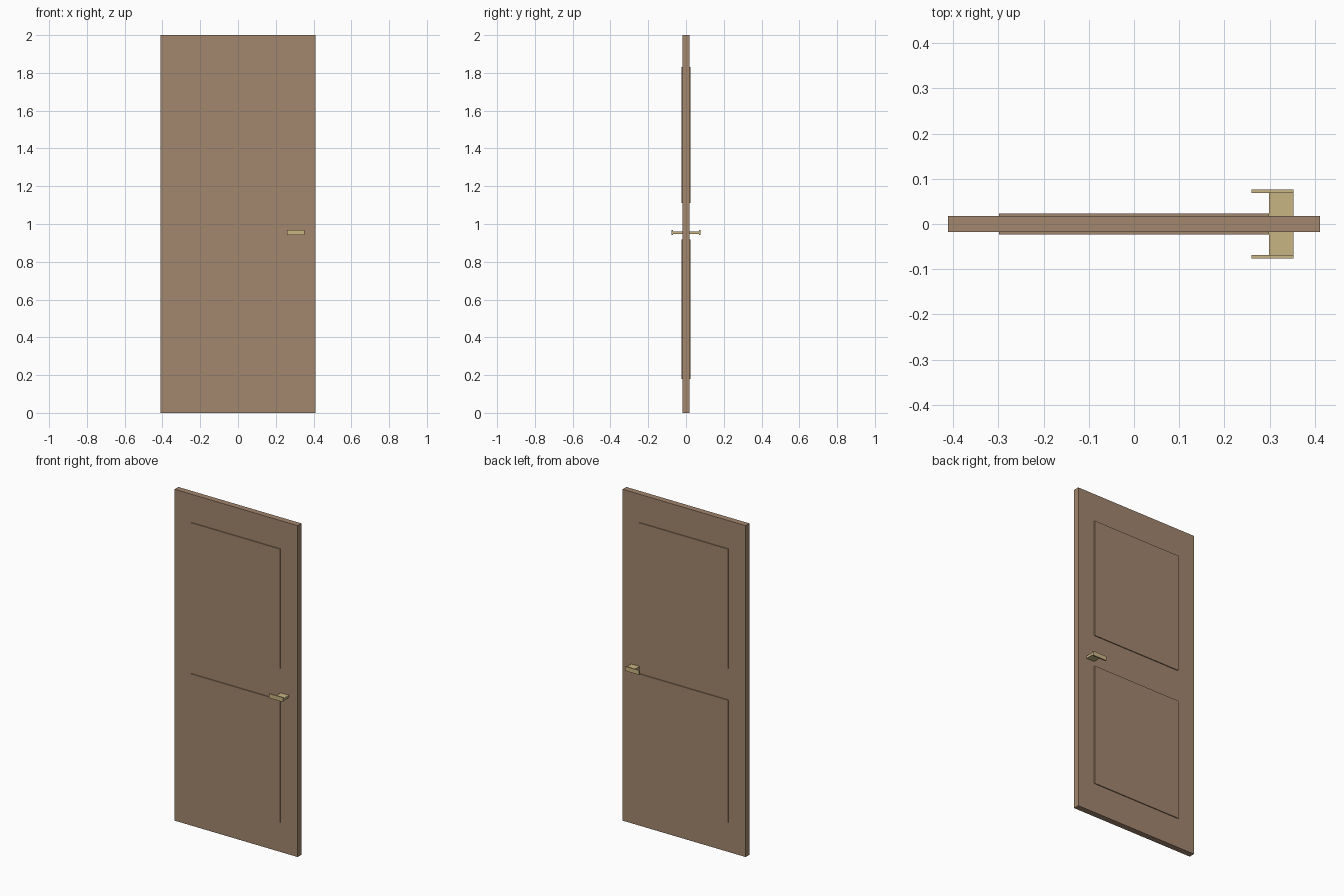
import bpy

if "Cube" in bpy.data.objects:
    bpy.data.objects.remove(bpy.data.objects["Cube"])


def material(name, rgb):
    m = bpy.data.materials.new(name)
    m.use_nodes = True
    m.diffuse_color = (*rgb, 1)
    m.node_tree.nodes["Principled BSDF"].inputs["Base Color"].default_value = (*rgb, 1)
    return m


wood = material("brown wood", (0.36, 0.24, 0.155))
brass = material("pale brass", (0.58, 0.46, 0.23))


def box(name, x, y, z, mat):
    """Box from (min, max) ranges on each axis."""
    ranges = (x, y, z)
    bpy.ops.mesh.primitive_cube_add(size=1, location=[(a + b) / 2 for a, b in ranges])
    ob = bpy.context.object
    ob.name = name
    ob.scale = [abs(b - a) for a, b in ranges]
    bpy.ops.object.transform_apply(location=False, rotation=False, scale=True)
    ob.data.materials.append(mat)
    return ob


# Door slab
FACE = 0.018
box("door_slab", (-0.411, 0.411), (-FACE, FACE), (0, 2), wood)

# Raised panels and lever handles on both faces
for side, s in (("front", -1), ("back", 1)):
    for level, z in (("lower", (0.18, 0.918)), ("upper", (1.11, 1.83))):
        box(f"{side}_{level}_panel", (-0.298, 0.298), (s * FACE, s * 0.0235), z, wood)
    box(f"{side}_handle_neck", (0.298, 0.353), (s * FACE, s * 0.069), (0.947, 0.961), brass)
    box(f"{side}_handle_lever", (0.26, 0.353), (s * 0.068, s * 0.076), (0.942, 0.968), brass)
